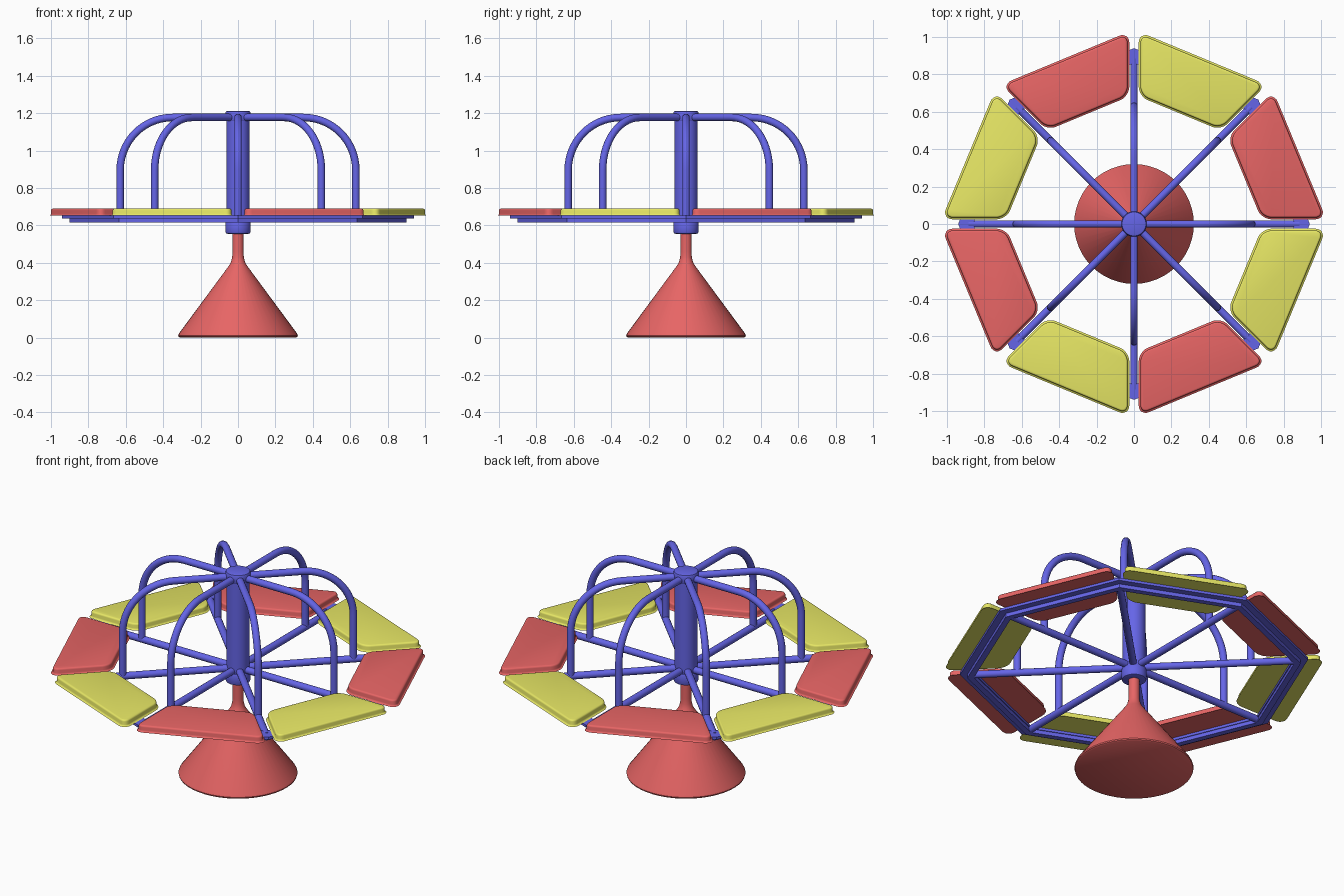
import bpy, bmesh, math
from mathutils import Matrix, Vector

if "Cube" in bpy.data.objects:
    bpy.data.objects.remove(bpy.data.objects["Cube"], do_unlink=True)


def material(name, rgb):
    m = bpy.data.materials.new(name)
    m.use_nodes = True
    m.diffuse_color = (*rgb, 1)
    m.node_tree.nodes["Principled BSDF"].inputs["Base Color"].default_value = (*rgb, 1)
    return m


RED = material("red paint", (0.8, 0.13, 0.13))
YELLOW = material("yellow paint", (0.8, 0.8, 0.13))
BLUE = material("blue paint", (0.13, 0.13, 0.8))
SIDES = 8
STEP = math.tau / SIDES


def add_object(name, bm, mat, smooth=True):
    bmesh.ops.recalc_face_normals(bm, faces=bm.faces)
    mesh = bpy.data.meshes.new(name)
    bm.to_mesh(mesh)
    bm.free()
    mesh.materials.append(mat)
    ob = bpy.data.objects.new(name, mesh)
    bpy.context.collection.objects.link(ob)
    if smooth:
        bpy.ops.object.select_all(action="DESELECT")
        ob.select_set(True)
        bpy.context.view_layer.objects.active = ob
        bpy.ops.object.shade_smooth_by_angle(angle=math.radians(35))
    return ob


def sweep(bm, rings, closed=False):
    """Skin a list of rings of points; cap the ends when open."""
    loops = [[bm.verts.new(p) for p in ring] for ring in rings]
    n = len(loops[0])
    pairs = list(zip(loops, loops[1:]))
    if closed:
        pairs.append((loops[-1], loops[0]))
    for a, b in pairs:
        for i in range(n):
            j = (i + 1) % n
            bm.faces.new((a[i], a[j], b[j], b[i]))
    if not closed:
        bm.faces.new(loops[0])
        bm.faces.new(loops[-1])


def lathe(name, profile, mat, segments=48):
    bm = bmesh.new()
    sweep(bm, [[(r * math.cos(math.tau * i / segments),
                 r * math.sin(math.tau * i / segments), z)
                for i in range(segments)] for r, z in profile])
    return add_object(name, bm, mat)


def tube(name, path, radius, angle, mat):
    """Round tube along an (r, z) path, turned about the z axis."""
    pts = [Vector((r, 0, z)) for r, z in path]
    side = Vector((0, 1, 0))
    rings = []
    for i, p in enumerate(pts):
        direction = (pts[min(i + 1, len(pts) - 1)] - pts[max(i - 1, 0)]).normalized()
        up = direction.cross(side)
        rings.append([p + radius * (math.cos(a) * side + math.sin(a) * up)
                      for a in (math.tau * k / 16 for k in range(16))])
    bm = bmesh.new()
    sweep(bm, rings)
    bm.transform(Matrix.Rotation(angle, 4, "Z"))
    return add_object(name, bm, mat)


def octagon_rail(name, inner, outer, low, high):
    """Rectangular bar bent round an octagon with corners on the spokes."""
    section = [(inner, low), (outer, low), (outer, high), (inner, high)]
    bm = bmesh.new()
    sweep(bm, [[(r * math.cos(i * STEP), r * math.sin(i * STEP), z) for r, z in section]
               for i in range(SIDES)], closed=True)
    return add_object(name, bm, BLUE, smooth=False)


def seat(name, angle, mat):
    """Tapered plate with rounded corners and softened rims."""
    inner, outer, gap, low, high = 0.65, 0.95, 0.035, 0.653, 0.69
    half = [(r, (r * math.sin(STEP / 2) - gap) / math.cos(STEP / 2)) for r in (inner, outer)]
    outline = half + [(r, -t) for r, t in reversed(half)]
    bm = bmesh.new()
    sweep(bm, [[(r, t, z) for r, t in outline] for z in (low, high)])
    uprights = [e for e in bm.edges if abs(e.verts[0].co.z - e.verts[1].co.z) > 0.01]
    bmesh.ops.bevel(bm, geom=uprights, offset=0.045, segments=6, profile=0.5, affect="EDGES")
    rims = [e for e in bm.edges if abs(e.verts[0].co.z - e.verts[1].co.z) < 0.001]
    bmesh.ops.bevel(bm, geom=rims, offset=0.01, segments=3, profile=0.5, affect="EDGES")
    bm.transform(Matrix.Rotation(angle, 4, "Z"))
    return add_object(name, bm, mat)


# Pedestal: cone flowing into a narrow shaft
lathe("pedestal", [(0.31, 0), (0.318, 0.005), (0.32, 0.012), (0.316, 0.022),
                   (0.048, 0.385), (0.037, 0.405), (0.031, 0.43), (0.03, 0.46),
                   (0.03, 0.58)], RED)

# Central post with wider collars at both ends
lathe("centre_post", [(0.062, 0.6), (0.062, 1.18)], BLUE)
for name, low, high in (("lower_hub", 0.555, 0.625), ("upper_hub", 1.155, 1.212)):
    lathe(name, [(0.056, low), (0.064, low + 0.003), (0.068, low + 0.012),
                 (0.068, high - 0.012), (0.064, high - 0.003), (0.056, high)], BLUE)

# Rail under the seats: flat flange on a narrower web
octagon_rail("rail_flange", 0.86, 0.94, 0.637, 0.652)
octagon_rail("rail_web", 0.865, 0.9, 0.615, 0.64)

# Spokes, bent handles and alternating seats
BEND = 0.28
LEG, TOP, DECK = 0.63, 1.177, 0.635
handle_path = [(LEG, DECK)] + [
    (LEG - BEND + BEND * math.cos(a), TOP - BEND + BEND * math.sin(a))
    for a in (math.pi / 2 * k / 14 for k in range(15))] + [(0.02, TOP)]
for i in range(SIDES):
    tube(f"spoke_{i + 1}", [(0.02, DECK), (0.885, DECK)], 0.02, i * STEP, BLUE)
    tube(f"handle_{i + 1}", handle_path, 0.02, i * STEP, BLUE)
    seat(f"seat_{i + 1}", (i + 0.5) * STEP, YELLOW if i % 2 else RED)
